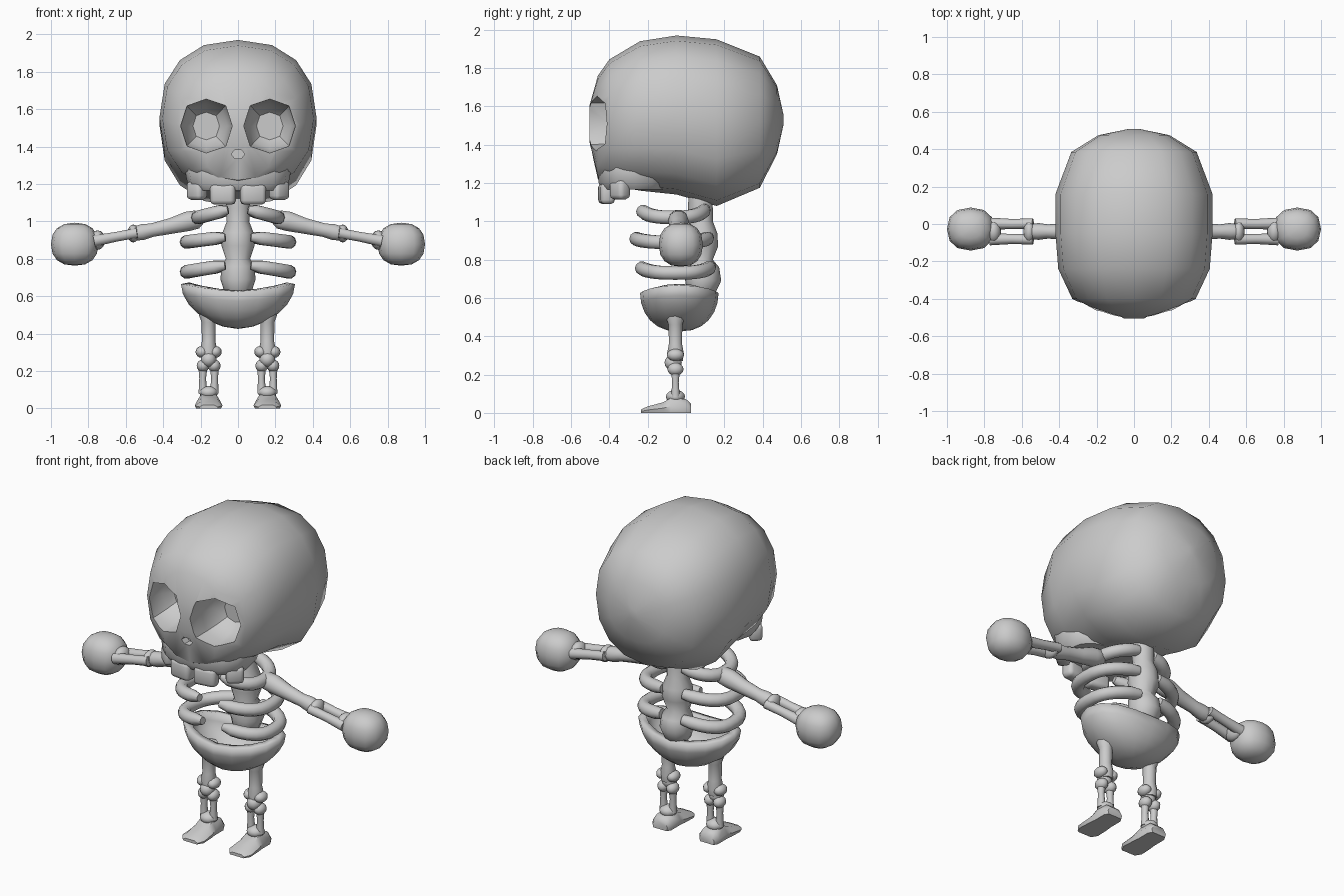
import bpy, bmesh, math
from mathutils import Vector

if "Cube" in bpy.data.objects:
    bpy.data.objects.remove(bpy.data.objects["Cube"])


def power(v, p):
    return math.copysign(abs(v) ** p, v)


def finish(name, bm, mirror=False, angle=45):
    bmesh.ops.recalc_face_normals(bm, faces=bm.faces[:])
    me = bpy.data.meshes.new(name)
    bm.to_mesh(me)
    bm.free()
    ob = bpy.data.objects.new(name, me)
    bpy.context.collection.objects.link(ob)
    if mirror:
        m = ob.modifiers.new("mirror", 'MIRROR')
        m.use_mirror_merge = False
    smooth(ob, angle)
    return ob


def smooth(ob, angle):
    bpy.ops.object.select_all(action='DESELECT')
    ob.select_set(True)
    bpy.context.view_layer.objects.active = ob
    bpy.ops.object.shade_smooth_by_angle(angle=math.radians(angle))


def loft(name, rings, mirror=False, angle=45):
    bm = bmesh.new()
    rows = [[bm.verts.new(p) for p in r] for r in rings]
    n = len(rows[0])
    for a, b in zip(rows, rows[1:]):
        for i in range(n):
            bm.faces.new((a[i], a[(i + 1) % n], b[(i + 1) % n], b[i]))
    bm.faces.new(rows[0])
    bm.faces.new(rows[-1])
    return finish(name, bm, mirror, angle)


def oval(rx, ry, n=12, e=2.0):
    out = []
    for i in range(n):
        a = 2 * math.pi * i / n
        out.append((rx * power(math.cos(a), 2 / e), ry * power(math.sin(a), 2 / e)))
    return out


def tube(name, pts, radii, n=10):
    pts = [Vector(p) for p in pts]
    rings = []
    for i, p in enumerate(pts):
        t = (pts[min(i + 1, len(pts) - 1)] - pts[max(i - 1, 0)]).normalized()
        ref = Vector((0, 1, 0)) if abs(t.z) > 0.8 else Vector((0, 0, 1))
        u = t.cross(ref).normalized()
        v = u.cross(t)
        rings.append([p + u * a + v * b for a, b in oval(radii[i], radii[i], n)])
    return loft(name, rings, True, 60)


def ball(name, loc, scale, p=1.0):
    bm = bmesh.new()
    bmesh.ops.create_uvsphere(bm, u_segments=12, v_segments=8, radius=1)
    for v in bm.verts:
        v.co = Vector([power(c, p) * s + l for c, s, l in zip(v.co, scale, loc)])
    return finish(name, bm, True, 60)


# cranium: rings along y (y, half width, top, bottom)
skull = [(-.505, .10, 1.60, 1.42), (-.46, .22, 1.76, 1.22), (-.40, .33, 1.845, 1.19),
         (-.24, .405, 1.94, 1.16), (-.05, .42, 1.97, 1.14), (.16, .42, 1.95, 1.08),
         (.385, .335, 1.86, 1.175), (.475, .19, 1.71, 1.35), (.508, .03, 1.56, 1.50)]
head = loft("skull", [[(x, y, (t + b) / 2 + z) for x, z in oval(w, (t - b) / 2, 16, 2.3)]
                      for y, w, t, b in skull])

# eye sockets and nose hole cut into the skull
cutters = []
for s in (1, -1):
    cutters.append(loft("eye_cutter", [
        [(s * (.17 + x * k), y, 1.51 + z * k)
         for x, z in oval(.142, .148, 8, 2.4)]
        for y, k in ((-.6, 1), (-.40, .96), (-.32, .8), (-.27, .5))]))
cutters.append(loft("nose_cutter", [[(x, y, 1.36 + z) for x, z in oval(.036, .026, 6)]
                                    for y in (-.6, -.44)]))
for c in cutters:
    c.hide_render = True
    m = head.modifiers.new("cut", 'BOOLEAN')
    m.operation = 'DIFFERENCE'
    m.object = c
    bpy.context.view_layer.objects.active = head
    bpy.ops.object.modifier_apply(modifier=m.name)
    bpy.data.objects.remove(c)
smooth(head, 40)

# upper jaw
loft("upper_jaw", [[(x, -.27 + y, z) for x, y in oval(rx, ry, 14, 2.5)]
                   for z, rx, ry in ((1.165, .24, .165), (1.20, .27, .19),
                                     (1.28, .285, .188), (1.35, .26, .17))])

# teeth
for name, x, y, z, w, h, rot in (("front_tooth", .08, -.415, 1.145, .135, .11, 8),
                                 ("side_tooth", .22, -.345, 1.165, .10, .10, 42)):
    bm = bmesh.new()
    bmesh.ops.create_cube(bm, size=1)
    bmesh.ops.scale(bm, vec=(w, .075, h), verts=bm.verts)
    bmesh.ops.bevel(bm, geom=bm.edges[:], offset=.022, segments=2, profile=.5, affect='EDGES')
    r = math.radians(rot)
    for v in bm.verts:
        cx, cy, cz = v.co
        v.co = (x + cx * math.cos(r) - cy * math.sin(r),
                y + cx * math.sin(r) + cy * math.cos(r), z + cz)
    finish(name, bm, True, 60)

# spine: (z, y, radius) with bulging vertebrae
spine = [(1.16, .07, .055), (1.07, .075, .065), (1.0, .08, .06), (.94, .08, .083),
         (.87, .08, .088), (.80, .075, .065), (.76, .085, .088), (.69, .09, .094),
         (.63, .08, .075), (.60, .08, .045)]
loft("spine", [[(a, y + b, z) for a, b in oval(r, r)] for z, y, r in spine], angle=70)

# ribs: sweep from the spine around to the open front
for i, (rx, yf, yb, z, rise) in enumerate(((.215, -.235, .10, 1.02, .05),
                                           (.275, -.272, .12, .89, .03),
                                           (.275, -.242, .13, .73, .04))):
    pts = []
    for k in range(15):
        a = math.radians(80 - 160 * k / 14)
        x = rx * power(math.cos(a), .8)
        y = (yf + yb) / 2 + (yb - yf) / 2 * power(math.sin(a), .8)
        pts.append((x, y, z + rise * (1 - math.cos(a))))
    tube("rib_%d" % (i + 1), pts, [.03] + [.037] * 12 + [.036, .022])

# pelvis bowl with raised sides
bm = bmesh.new()
bmesh.ops.create_uvsphere(bm, u_segments=16, v_segments=12, radius=1)
bmesh.ops.delete(bm, geom=[v for v in bm.verts if v.co.z > .01], context='VERTS')
for v in bm.verts:
    x, y, z = v.co
    v.co = (.305 * x, -.035 + .205 * power(y, .85), .625 + .2 * z + .04 * abs(x) ** 1.5)
pelvis = finish("pelvis", bm, angle=60)
s = pelvis.modifiers.new("thickness", 'SOLIDIFY')
s.thickness = .045
s.offset = -1

# arms
Y = -.04
tube("upper_arm", [(.19, Y, 1.02), (.22, Y, 1.01), (.27, Y, 1.0), (.36, Y, .975),
                   (.46, Y, .953), (.51, Y, .943), (.55, Y, .935)],
     [.03, .052, .055, .044, .038, .045, .04])
ball("elbow", (.56, Y, .935), (.032, .06, .048))
ball("wrist", (.75, Y, .90), (.04, .062, .052))
for d in (-.042, .042):
    tube("forearm_bone", [(.54, Y + d, .938), (.65, Y + d * .95, .918), (.77, Y + d, .895)],
         [.028, .027, .032])
ball("hand", (.873, -.027, .878), (.127, .115, .115), .85)

# legs
X, Y = .157, -.055
tube("thigh", [(X, Y, .54), (X, Y, .50), (X, Y, .46), (X, Y, .36), (X, Y, .31), (X, Y, .27)],
     [.05, .052, .038, .036, .046, .04])
ball("kneecap", (X, Y - .012, .262), (.042, .045, .042))
ball("ankle", (X, Y, .085), (.05, .05, .035))
for d in (-1, 1):
    ball("knee_joint_top", (X + d * .036, Y, .302), (.034, .045, .032))
    ball("knee_joint_bottom", (X + d * .03, Y, .228), (.034, .042, .034))
    tube("shin_bone", [(X + d * .03, Y, .24), (X + d * .032, Y, .16), (X + d * .03, Y, .08)],
         [.026, .018, .024])

# feet: (y, half width, height)
foot = [(.025, .05, .05), (0, .065, .072), (-.08, .065, .078), (-.12, .07, .055),
        (-.20, .074, .034), (-.235, .05, .018)]
loft("foot", [[(X + k * w, y, h * j) for k, j in
               ((-.9, 0), (.9, 0), (1, .45), (.6, 1), (-.6, 1), (-1, .45))]
              for y, w, h in foot], True, 50)
